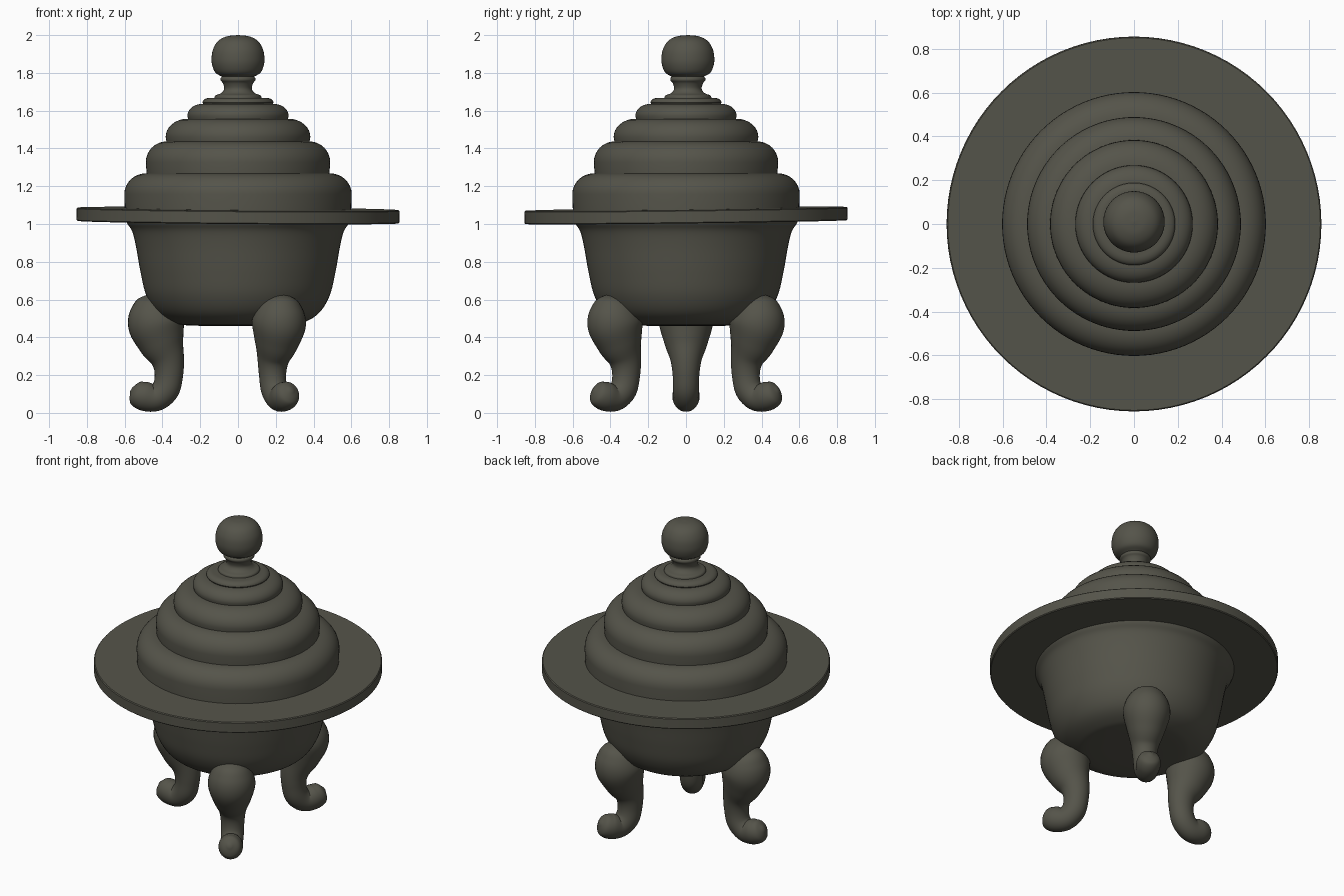
import bpy, bmesh, math
from mathutils import Vector

if "Cube" in bpy.data.objects:
    bpy.data.objects.remove(bpy.data.objects["Cube"])

# One flat colour for the whole vessel
bronze = bpy.data.materials.new("dark olive bronze")
bronze.diffuse_color = (0.090, 0.088, 0.068, 1)
bronze.use_nodes = True
bronze.node_tree.nodes["Principled BSDF"].inputs["Base Color"].default_value = bronze.diffuse_color
SEG = 96


def smooth_path(points, steps=6):
    """Catmull-Rom curve through points of any dimension."""
    p = [Vector(q) for q in points]
    p = [2 * p[0] - p[1]] + p + [2 * p[-1] - p[-2]]
    out = []
    for i in range(1, len(p) - 2):
        a, b, c, d = p[i - 1:i + 3]
        for s in range(steps):
            t = s / steps
            out.append(0.5 * (2 * b + (c - a) * t + (2 * a - 5 * b + 4 * c - d) * t * t
                              + (3 * b - a - 3 * c + d) * t ** 3))
    out.append(p[-2])
    return out


def loft(name, rings, angle=40):
    """Skin a list of vertex rings and close both ends."""
    bm = bmesh.new()
    rows = [[bm.verts.new(v) for v in ring] for ring in rings]
    n = len(rows[0])
    for lo, hi in zip(rows, rows[1:]):
        for i in range(n):
            j = (i + 1) % n
            bm.faces.new((lo[i], lo[j], hi[j], hi[i]))
    bm.faces.new(rows[0][::-1])
    bm.faces.new(rows[-1])
    bmesh.ops.recalc_face_normals(bm, faces=bm.faces)
    mesh = bpy.data.meshes.new(name)
    bm.to_mesh(mesh)
    bm.free()
    mesh.materials.append(bronze)
    obj = bpy.data.objects.new(name, mesh)
    bpy.context.collection.objects.link(obj)
    bpy.ops.object.select_all(action='DESELECT')
    obj.select_set(True)
    bpy.context.view_layer.objects.active = obj
    bpy.ops.object.shade_smooth_by_angle(angle=math.radians(angle))
    return obj


def lathe(name, profile, angle=40):
    """Turn an (r, z) profile about the z axis."""
    turn = [2 * math.pi * i / SEG for i in range(SEG)]
    return loft(name, [[(r * math.cos(a), r * math.sin(a), z) for a in turn]
                       for r, z in profile], angle)


# Bowl with flared lip
lathe("bowl", smooth_path([(0.02, 0.46), (0.26, 0.463), (0.35, 0.48), (0.43, 0.53),
                           (0.485, 0.62), (0.515, 0.74), (0.54, 0.88), (0.56, 0.96),
                           (0.585, 1.0), (0.60, 1.03)]))

# Wide flat rim, very slightly tilted
rim = lathe("rim", [(0.02, -0.035), (0.85, -0.035), (0.855, -0.03),
                    (0.855, 0.03), (0.85, 0.035), (0.02, 0.035)])
rim.location.z = 1.045
rim.rotation_euler = (0.012, 0.008, 0)

# Lid: stacked rounded tiers (outer radius, base z, top z, shoulder width)
tiers = [(0.602, 1.04, 1.268, 0.115), (0.488, 1.268, 1.437, 0.11),
         (0.383, 1.437, 1.557, 0.115), (0.268, 1.557, 1.636, 0.08),
         (0.188, 1.636, 1.668, 0.04)]
profile = []
for r, z0, z1, w in tiers:
    rise = min(0.11, (z1 - z0) * 0.8)
    profile.append((r - 0.004, z0))
    for k in range(9):
        a = math.pi / 2 * k / 8
        profile.append((r - w + w * math.cos(a), z1 - rise + rise * math.sin(a)))
profile.append((0.02, 1.668))
lathe("lid", profile)

# Knob: foot ring, waisted neck, collar and ball
neck = smooth_path([(0.125, 1.66), (0.12, 1.68), (0.09, 1.692), (0.073, 1.715),
                    (0.08, 1.745), (0.092, 1.76), (0.092, 1.772), (0.085, 1.78)], 4)
ball = smooth_path([(0.085, 1.78), (0.118, 1.80), (0.135, 1.835), (0.14, 1.875),
                    (0.132, 1.925), (0.105, 1.969), (0.06, 1.993), (0.004, 2.0)], 6)
knob = lathe("knob", neck + ball[1:], 50)
knob.location.y = 0.01

# Three cabriole legs: centre line (radial distance, height, thickness)
leg_line = [(0.42, 0.625, 0.02), (0.425, 0.60, 0.085), (0.432, 0.55, 0.13),
            (0.432, 0.47, 0.15), (0.405, 0.37, 0.122), (0.372, 0.28, 0.088),
            (0.366, 0.20, 0.075), (0.383, 0.125, 0.073), (0.435, 0.08, 0.071),
            (0.50, 0.09, 0.077), (0.543, 0.113, 0.06), (0.565, 0.125, 0.012)]
path = smooth_path(leg_line)
for name, deg in (("left_leg", 180), ("front_right_leg", -60), ("back_right_leg", 60)):
    rings = []
    for i, (r, z, rad) in enumerate(path):
        step = path[min(i + 1, len(path) - 1)] - path[max(i - 1, 0)]
        tan = Vector((step[0], 0, step[1])).normalized()
        side = Vector((0, 1, 0))
        out = side.cross(tan)
        rings.append([Vector((r, 0, z)) + rad * (out * math.cos(a) + side * 0.94 * math.sin(a))
                      for a in (2 * math.pi * k / 32 for k in range(32))])
    leg = loft(name, rings, 60)
    leg.rotation_euler.z = math.radians(deg)
